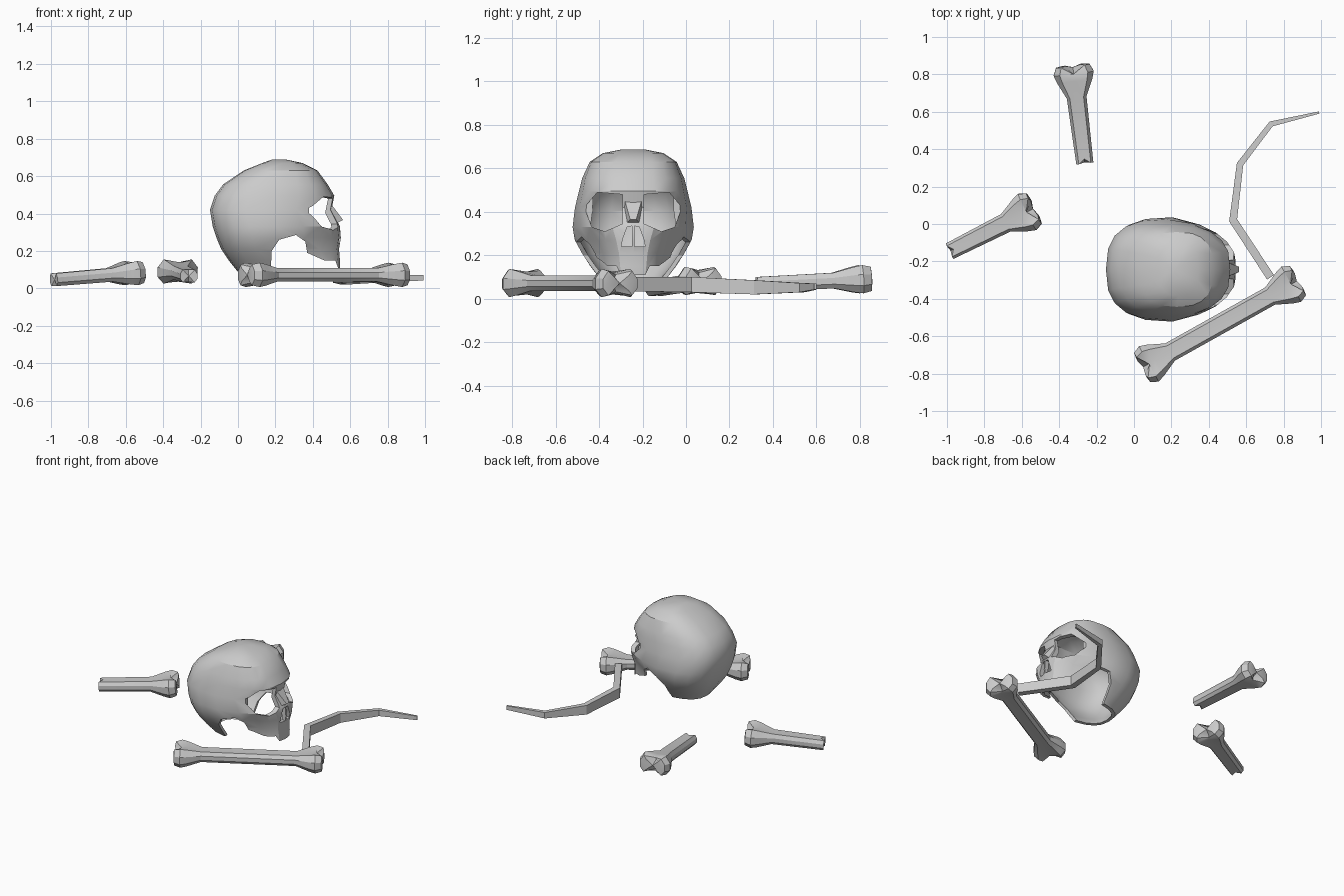
import bpy, bmesh, math
from mathutils import Vector, Matrix

if "Cube" in bpy.data.objects:
    bpy.data.objects.remove(bpy.data.objects["Cube"])

CY = -0.243          # skull mid-plane


def make(name, bm):
    bmesh.ops.recalc_face_normals(bm, faces=bm.faces[:])
    me = bpy.data.meshes.new(name)
    bm.to_mesh(me)
    bm.free()
    ob = bpy.data.objects.new(name, me)
    bpy.context.collection.objects.link(ob)
    return ob


def loft(name, rings):
    """Skin a closed solid through rings of equal point count."""
    bm = bmesh.new()
    vs = [[bm.verts.new(p) for p in r] for r in rings]
    n = len(vs[0])
    for a, b in zip(vs, vs[1:]):
        for i in range(n):
            j = (i + 1) % n
            bm.faces.new((a[i], a[j], b[j], b[i]))
    for end in (vs[0], vs[-1]):
        c = bm.verts.new(sum((v.co for v in end), Vector()) / n)
        for i in range(n):
            bm.faces.new((end[i], end[(i + 1) % n], c))
    return make(name, bm)


def smooth(ob, deg):
    bpy.ops.object.select_all(action='DESELECT')
    ob.select_set(True)
    bpy.context.view_layer.objects.active = ob
    bpy.ops.object.shade_smooth_by_angle(angle=math.radians(deg))


def cut(ob, cutter):
    m = ob.modifiers.new("cut", 'BOOLEAN')
    m.operation, m.solver, m.object = 'DIFFERENCE', 'EXACT', cutter
    bpy.context.view_layer.objects.active = ob
    bpy.ops.object.modifier_apply(modifier=m.name)
    bpy.data.objects.remove(cutter)


# Skull levels: z, back x, front x, half width, front narrowing
LEVELS = [(.05, .03, .54, .13, .85), (.10, -.01, .545, .165, .8), (.15, -.05, .545, .205, .7),
          (.21, -.09, .54, .245, .64), (.27, -.115, .55, .275, .68), (.33, -.135, .545, .28, .82),
          (.42, -.15, .50, .268, .89), (.495, -.125, .515, .25, .93), (.555, -.08, .48, .235, .95),
          (.63, .03, .425, .2, 1), (.67, .13, .345, .14, 1), (.688, .18, .26, .05, 1)]


def skull_solid(name, t):
    rings, n, e = [], 20, 2 / 2.7
    for k, (z, xb, xf, hw, f) in enumerate(LEVELS):
        xb, xf, hw = xb + t, xf - t, hw - t
        if xf < xb or hw < .02:
            continue
        z -= t * (z - .05) / .64 + (t if k == 0 else 0)
        ring = []
        for i in range(n):
            a = math.tau * i / n
            c, s = math.cos(a), math.sin(a)
            x = (xb + xf) / 2 + (xf - xb) / 2 * math.copysign(abs(c) ** e, c)
            y = hw * math.copysign(abs(s) ** e, s)
            w = min(1, max(0, (x - .2) / .25))
            ring.append((x, CY + y * (1 + (f - 1) * w), z))
        rings.append(ring)
    return loft(name, rings)


skull = skull_solid("skull", 0)
cut(skull, skull_solid("skull_cavity", .028))

# Eye sockets and nose openings, mirrored about the mid-plane
EYE = [(.05, .48), (.165, .49), (.225, .42), (.19, .33), (.13, .31), (.05, .345)]
NOSE = [(.005, .24), (.055, .24), (.048, .275), (.028, .33), (.005, .335)]
for s in (1, -1):
    for poly in (EYE, NOSE):
        cut(skull, loft("opening", [[(x, CY + s * y, z) for y, z in poly] for x in (.38, .7)]))

# Open underside with the arch behind the cheekbones
ARCH = [(-.3, .085), (.175, .085), (.18, .2), (.22, .26), (.31, .285), (.36, .25), (.37, .19),
        (.46, .15), (.52, .15), (.535, .11), (.7, .11), (.7, -.1), (-.3, -.1)]
bm = bmesh.new()
f = bm.faces.new([bm.verts.new((x, -1, z)) for x, z in ARCH])
r = bmesh.ops.extrude_face_region(bm, geom=[f])
bmesh.ops.translate(bm, vec=(0, 2, 0), verts=[v for v in r['geom'] if isinstance(v, bmesh.types.BMVert)])
cut(skull, make("arch_cutter", bm))
smooth(skull, 28)

# Nose bridge wedge
bm = bmesh.new()
for x, w, z in ((.48, .045, .475), (.49, .04, .42), (.562, .014, .365), (.5, .04, .335)):
    for s in (1, -1):
        bm.verts.new((x, CY + s * w, z))
bmesh.ops.convex_hull(bm, input=bm.verts[:])
make("nose_bridge", bm)

# Long bones: stations (u, half width, half height, groove, notch at centre)
KNOB = [(-.175, .053, .036, 1, 0), (-.085, .095, .058, .9, 0), (-.045, .108, .065, .75, 0),
        (-.005, .09, .056, .7, -.045), (0, .06, .035, .7, -.055)]


def bone(name, start, end, broken):
    a, b = Vector(start), Vector(end)
    L = (b - a).length
    ux = (b - a).normalized()
    uy = Vector((-ux.y, ux.x, 0)).normalized()
    uz = ux.cross(uy)
    st = [(L + u, w, h, g, d) for u, w, h, g, d in KNOB]
    if broken:
        st = [(0, .046, .034, 1, .025)] + st
    else:
        st = [(-u, w, h, g, -d) for u, w, h, g, d in reversed(KNOB)] + st
    rings = []
    for u, w, h, g, d in st:
        half = [(.7 * w, h), (w, .35 * h), (w, -.45 * h), (.7 * w, -h)]
        sec = [(0, g * h, d)] + [(y, z, 0) for y, z in half] + [(0, -g * h, d)]
        sec += [(-y, z, 0) for y, z in reversed(half)]
        rings.append([a + ux * (u + k) + uy * y + uz * z for y, z, k in sec])
    smooth(loft(name, rings), 25)


bone("long_bone", (.04, -.77, .072), (.88, -.30, .072), False)
bone("broken_bone_left", (-.985, -.145, .046), (-.53, .085, .085), True)
bone("broken_bone_back", (-.263, .325, .066), (-.328, .85, .092), True)

# Rib: bent bar, x, y, bottom, top, half thickness
RIB = [(.73, -.285, .035, .1, .022), (.53, .02, .03, .1, .022), (.567, .32, .02, .085, .018),
       (.733, .535, .03, .072, .015), (.99, .596, .042, .07, .006)]
pts = [Vector(p[:2]) for p in RIB]
rings = []
for i, (x, y, lo, hi, w) in enumerate(RIB):
    d = (pts[min(i + 1, 4)] - pts[max(i - 1, 0)]).normalized()
    nx, ny = -d.y * w, d.x * w
    rings.append([(x + nx, y + ny, lo), (x - nx, y - ny, lo), (x - nx, y - ny, hi), (x + nx, y + ny, hi)])
loft("rib", rings)
